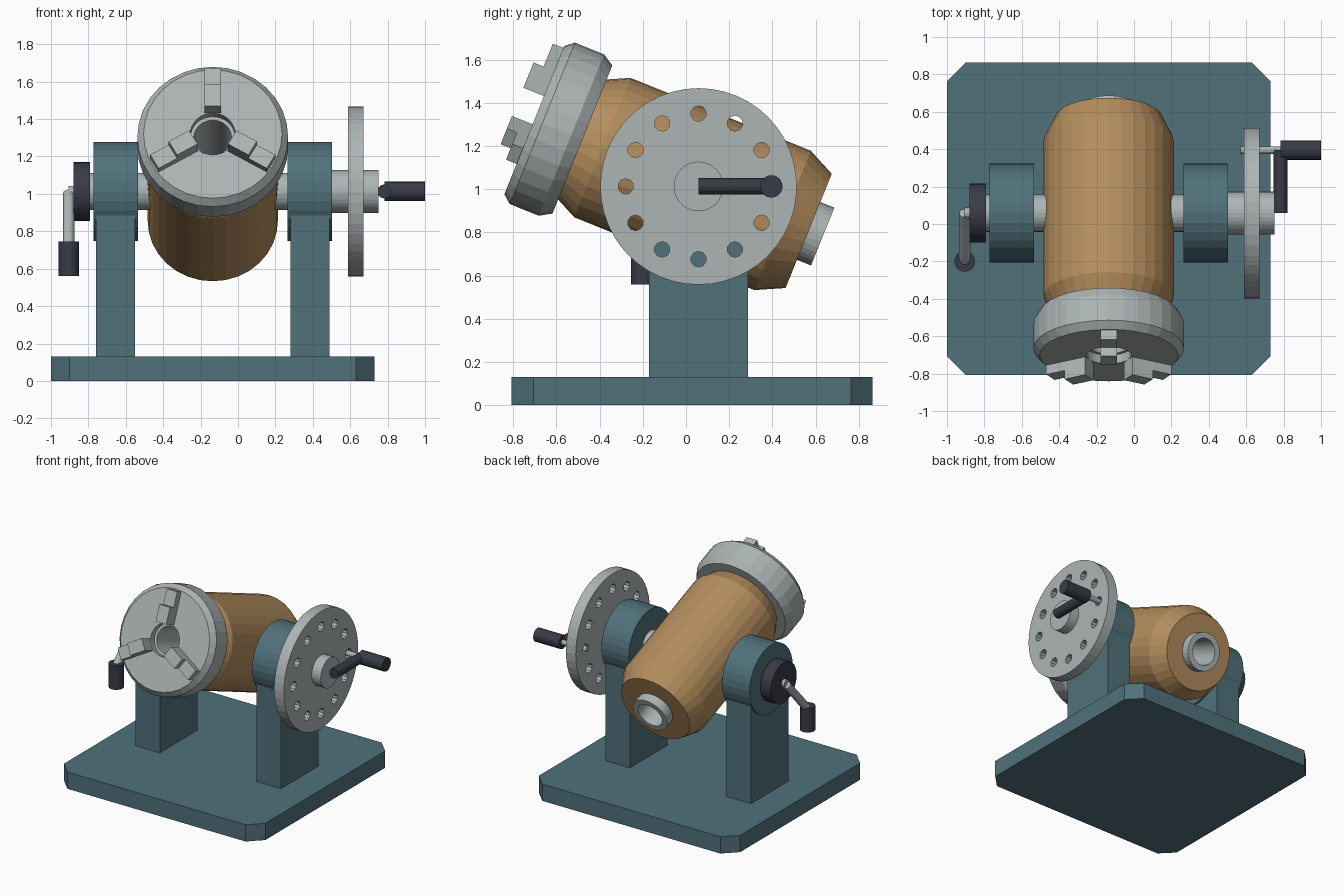
import bpy, bmesh
from math import cos, sin, pi, radians
from mathutils import Matrix, Vector

cube = bpy.data.objects.get("Cube")
if cube:
    bpy.data.objects.remove(cube, do_unlink=True)


def material(name, rgb):
    m = bpy.data.materials.new(name)
    m.use_nodes = True
    m.diffuse_color = (*rgb, 1)
    m.node_tree.nodes["Principled BSDF"].inputs["Base Color"].default_value = (*rgb, 1)
    return m


TEAL = material("teal paint", (0.08, 0.165, 0.195))
BRONZE = material("bronze", (0.46, 0.27, 0.11))
STEEL = material("pale steel", (0.42, 0.46, 0.46))
DARK = material("dark plastic", (0.04, 0.044, 0.062))

CX = -0.135                       # middle of base and body
PIVOT = Vector((CX, 0.058, 1.013))
TILT = Matrix.Translation(PIVOT) @ Matrix.Rotation(radians(68), 4, "X")


def finish(name, bm, mat, matrix=Matrix()):
    bmesh.ops.recalc_face_normals(bm, faces=bm.faces)
    bm.transform(matrix)
    me = bpy.data.meshes.new(name)
    bm.to_mesh(me)
    bm.free()
    me.materials.append(mat)
    ob = bpy.data.objects.new(name, me)
    bpy.context.collection.objects.link(ob)
    return ob


def add_lathe(bm, profile, segs, hollow=False, matrix=Matrix()):
    """Revolve (radius, height) points about z; hollow closes the profile loop."""
    rings = [[bm.verts.new(matrix @ Vector((r * cos(2 * pi * i / segs), r * sin(2 * pi * i / segs), h)))
              for i in range(segs)] for r, h in profile]
    pairs = list(zip(rings, rings[1:]))
    if hollow:
        pairs.append((rings[-1], rings[0]))
    else:
        bm.faces.new(rings[0])
        bm.faces.new(rings[-1])
    for a, b in pairs:
        for i in range(segs):
            j = (i + 1) % segs
            bm.faces.new((a[i], a[j], b[j], b[i]))


def lathe(name, profile, mat, matrix, segs=32, hollow=False):
    bm = bmesh.new()
    add_lathe(bm, profile, segs, hollow)
    return finish(name, bm, mat, matrix)


def rod(name, start, end, radius, mat, segs=32):
    start, end = Vector(start), Vector(end)
    axis = end - start
    matrix = Matrix.Translation(start) @ axis.to_track_quat("Z", "Y").to_matrix().to_4x4()
    return lathe(name, [(radius, 0), (radius, axis.length)], mat, matrix, segs)


def x_rod(name, x0, x1, radius, mat, segs=32, dy=0):
    y, z = PIVOT.y + dy, PIVOT.z
    return rod(name, (x0, y, z), (x1, y, z), radius, mat, segs)


def prism(name, outline, depth, mat, matrix=Matrix()):
    """Extrude a flat outline along its local z."""
    bm = bmesh.new()
    face = bm.faces.new([bm.verts.new((x, y, 0)) for x, y in outline])
    out = bmesh.ops.extrude_face_region(bm, geom=[face])["geom"]
    bmesh.ops.translate(bm, vec=(0, 0, depth), verts=[v for v in out if isinstance(v, bmesh.types.BMVert)])
    return finish(name, bm, mat, matrix)


# Base plate with cut corners
hx, hy, cut = 0.865, 0.835, 0.1
corner = [(hx, hy - cut), (hx - cut, hy)]
outline = corner + [(-x, y) for x, y in reversed(corner)]
outline += [(-x, -y) for x, y in outline]
prism("base_plate", outline, 0.13, TEAL, Matrix.Translation((CX, 0.028, 0)))

# Columns, bearings and trunnion shafts
for side, label in ((1, "left"), (-1, "right")):
    w, d = 0.105, 0.23
    prism(label + "_column", [(-w, -d), (w, -d), (w, d), (-w, d)], 0.87, TEAL,
          Matrix.Translation((CX + side * 0.52, PIVOT.y, 0.13)))
    x_rod(label + "_bearing", CX + side * 0.4, CX + side * 0.637, 0.265, TEAL)
    x_rod(label + "_shaft", CX + side * 0.2, CX + side * 0.68, 0.1, STEEL)

# Tilted body, hollow spindle and chuck
lathe("body", [(0.12, -0.55), (0.285, -0.55), (0.348, -0.42), (0.348, 0.48), (0.29, 0.6), (0.12, 0.6)],
      BRONZE, TILT, hollow=True)
lathe("spindle_tube", [(0.1, -0.62), (0.144, -0.62), (0.144, 0.77), (0.1, 0.77)], STEEL, TILT, hollow=True)
lathe("chuck", [(0.12, 0.58), (0.37, 0.58), (0.403, 0.635), (0.403, 0.78), (0.37, 0.82), (0.12, 0.82)],
      STEEL, TILT, hollow=True)

# Three stepped jaws: outline is (radial, axial), extruded across the width
jaw = [(0.12, 0.8), (0.36, 0.8), (0.36, 0.873), (0.246, 0.873), (0.246, 0.923), (0.12, 0.923)]
upright = Matrix.Rotation(radians(90), 4, "X") @ Matrix.Translation((0, 0, -0.045))
for i in range(3):
    prism(f"jaw_{i + 1}", jaw, 0.09, STEEL, TILT @ Matrix.Rotation(radians(90 + 120 * i), 4, "Z") @ upright)

# Index plate with a ring of twelve holes
plate = x_rod("index_plate", 0.588, 0.672, 0.455, STEEL, 48)
bm = bmesh.new()
for i in range(12):
    a = i * pi / 6
    spot = Matrix.Translation((0.5, PIVOT.y + 0.337 * cos(a), PIVOT.z + 0.337 * sin(a)))
    add_lathe(bm, [(0.036, 0), (0.036, 0.3)], 10, matrix=spot @ Matrix.Rotation(pi / 2, 4, "Y"))
cutter = finish("hole_cutter", bm, STEEL)
cutter.hide_render = True
mod = plate.modifiers.new("holes", "BOOLEAN")
mod.operation, mod.solver, mod.object = "DIFFERENCE", "EXACT", cutter
bpy.context.view_layer.objects.active = plate
bpy.ops.object.modifier_apply(modifier=mod.name)
bpy.data.objects.remove(cutter, do_unlink=True)

# Plate hub, crank arm, index pin and crank grip
x_rod("plate_hub", 0.503, 0.75, 0.115, STEEL)
rod("crank_arm", (0.783, PIVOT.y, PIVOT.z), (0.783, PIVOT.y + 0.337, PIVOT.z), 0.038, DARK, 12)
x_rod("index_pin", 0.57, 0.8, 0.02, STEEL, 12, dy=0.337)
x_rod("crank_grip", 0.782, 1.0, 0.052, DARK, 20, dy=0.337)

# Clamp knob with bent lever and hanging grip
x_rod("clamp_knob", -0.88, -0.79, 0.158, DARK)
elbow = Vector((-0.905, PIVOT.y, PIVOT.z - 0.01))
x_rod("lever_stub", -0.905, -0.86, 0.03, STEEL, 12)
rod("lever", elbow, (-0.905, -0.2, 0.72), 0.03, STEEL, 12)
rod("lever_grip", (-0.905, -0.2, 0.56), (-0.905, -0.2, 0.745), 0.055, DARK, 20)
